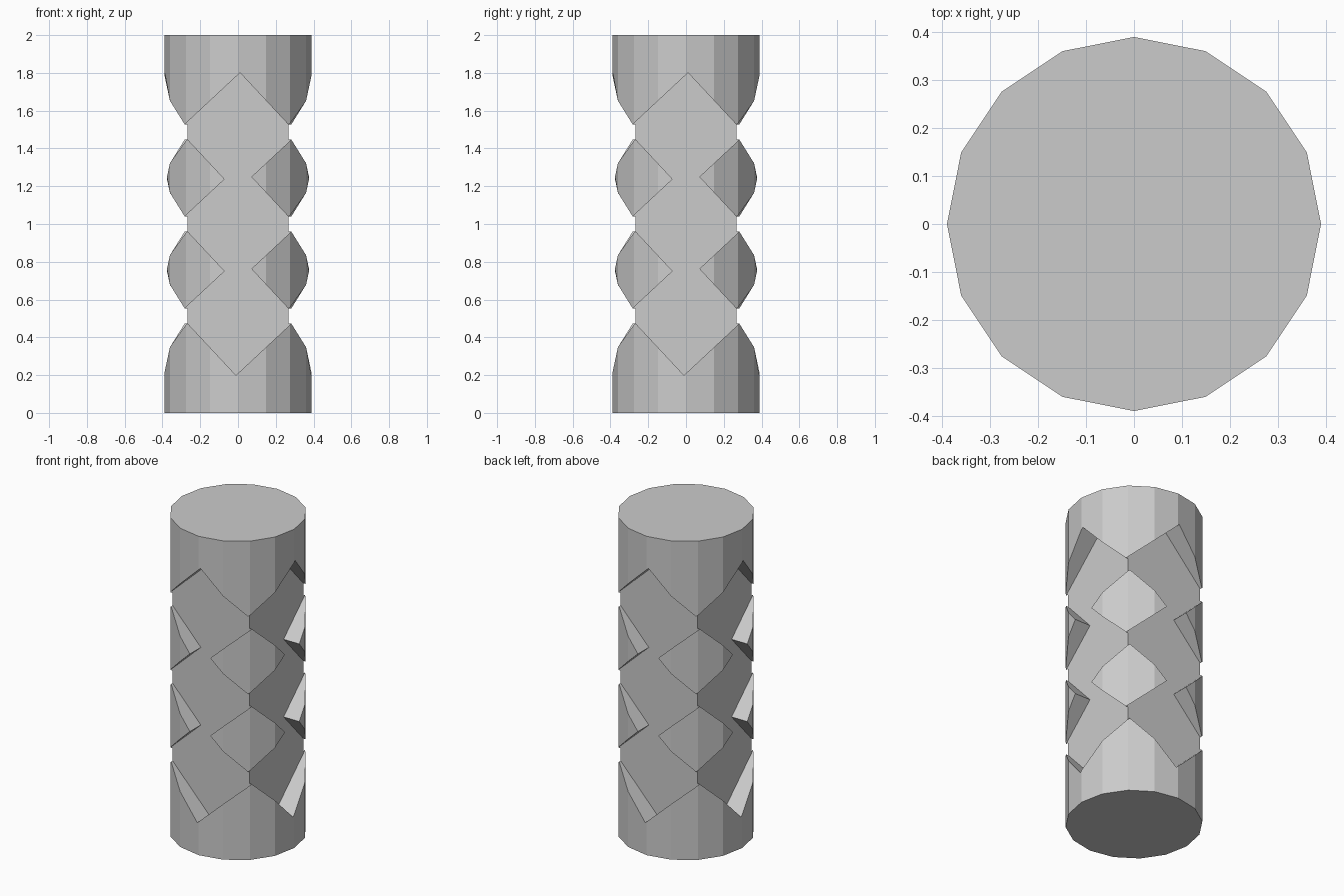
import bpy
import bmesh
from math import radians
from mathutils import Matrix

if "Cube" in bpy.data.objects:
    bpy.data.objects.remove(bpy.data.objects["Cube"])

RADIUS, HEIGHT = 0.39, 2.0
FLAT = 0.267                    # distance of the carved flats from the axis
SIDE, DEPTH = 0.444, 0.3        # diamond cutter size
PITCH = 0.487                   # vertical spacing of the diamonds
EPS = 1e-5


def finish(bm):
    bmesh.ops.recalc_face_normals(bm, faces=bm.faces[:])
    bm.normal_update()
    return bm


def planes_of(bm):
    return [(f.calc_center_median(), f.normal.copy()) for f in bm.faces]


def clip(bm, planes, keep_inside=False, eps=-EPS):
    """Split faces by a convex solid, then keep the part inside or outside it."""
    inside = set(bm.faces)
    for co, no in planes:
        if not inside:
            break
        before = set(bm.faces)
        edges = {e for f in inside for e in f.edges}
        verts = {v for f in inside for v in f.verts}
        bmesh.ops.bisect_plane(bm, geom=list(verts) + list(edges) + list(inside),
                               dist=1e-6, plane_co=co, plane_no=no)
        inside |= set(bm.faces) - before
        inside = {f for f in inside
                  if (f.calc_center_median() - co).dot(no) < eps}
    doomed = set(bm.faces) - inside if keep_inside else inside
    if doomed:
        bmesh.ops.delete(bm, geom=list(doomed), context='FACES')


# Sixteen-sided column
column = bmesh.new()
bmesh.ops.create_cone(column, cap_ends=True, segments=16, radius1=RADIUS,
                      radius2=RADIUS, depth=HEIGHT,
                      matrix=Matrix.Translation((0, 0, HEIGHT / 2)))
finish(column)
column_planes = planes_of(column)

# Three overlapping tilted diamonds on each of the four sides
cutters = []
for turn in (0, 90, 180, 270):
    for i in (-1, 0, 1):
        box = bmesh.new()
        bmesh.ops.create_cube(box, size=1, matrix=(
            Matrix.Rotation(radians(turn), 4, 'Z')
            @ Matrix.Translation((0, -FLAT - DEPTH / 2, HEIGHT / 2 + i * PITCH))
            @ Matrix.Rotation(radians(47), 4, 'Y')
            @ Matrix.Diagonal((SIDE, DEPTH, SIDE, 1))))
        cutters.append(finish(box))
cutter_planes = [planes_of(box) for box in cutters]

# Remove the diamonds from the column skin
for planes in cutter_planes:
    clip(column, planes)

# Add the carved walls and flats; shared flats are kept only once
for i, box in enumerate(cutters):
    clip(box, column_planes, keep_inside=True)
    for j, planes in enumerate(cutter_planes):
        if j != i:
            clip(box, planes, eps=EPS if j < i else -EPS)
    bmesh.ops.reverse_faces(box, faces=box.faces[:])
    piece = bpy.data.meshes.new("carved_piece")
    box.to_mesh(piece)
    column.from_mesh(piece)
    box.free()
    bpy.data.meshes.remove(piece)

# Weld the pieces and merge coplanar fragments
bmesh.ops.remove_doubles(column, verts=column.verts[:], dist=1e-4)
bmesh.ops.dissolve_limit(column, angle_limit=radians(1),
                         verts=column.verts[:], edges=column.edges[:])
mesh = bpy.data.meshes.new("carved_column")
column.to_mesh(mesh)
column.free()
bpy.context.collection.objects.link(bpy.data.objects.new("carved_column", mesh))
